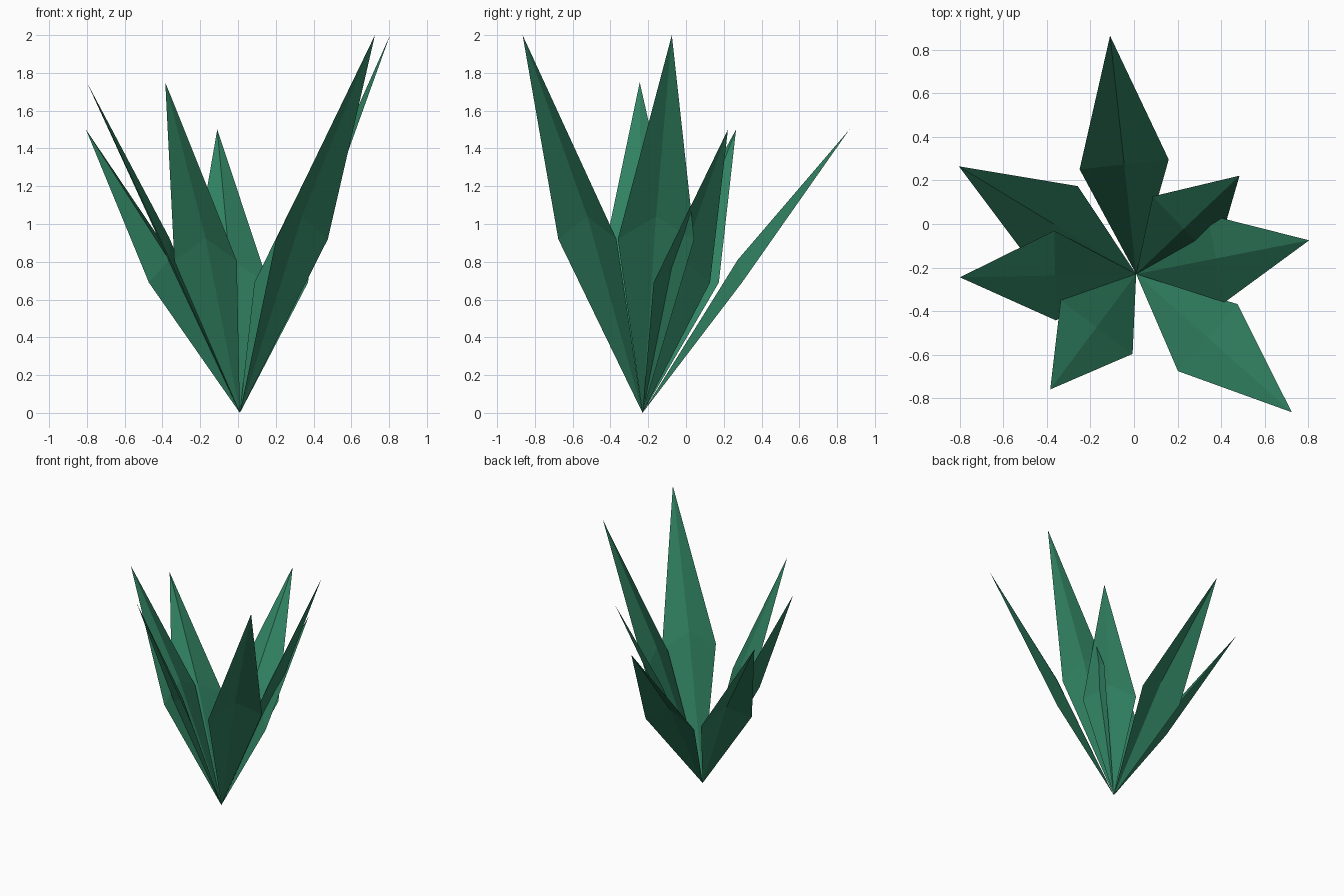
import bpy
from mathutils import Vector

if "Cube" in bpy.data.objects:
    bpy.data.objects.remove(bpy.data.objects["Cube"])

ROOT = Vector((0.01, -0.23, 0.0))   # all leaves grow from one point
WIDEST = 0.46                       # fraction of length where the leaf is widest
HALF_WIDTH = 0.206
RIDGE = 0.12                        # lift of the centre fold

green = bpy.data.materials.new("leaf_green")
green.diffuse_color = (0.03, 0.22, 0.12, 1.0)
green.use_nodes = True
green.node_tree.nodes["Principled BSDF"].inputs["Base Color"].default_value = green.diffuse_color


def leaf(name, tip):
    """Folded kite-shaped sheet of four triangles from the root to the tip."""
    tip = Vector(tip)
    along = tip - ROOT
    side = Vector((-along.y, along.x, 0)).normalized() * HALF_WIDTH
    mid = ROOT + along * WIDEST
    verts = [ROOT, mid - side, mid + Vector((0, 0, RIDGE)), mid + side, tip]
    faces = [(0, 1, 2), (0, 2, 3), (1, 4, 2), (2, 4, 3)]
    mesh = bpy.data.meshes.new(name)
    mesh.from_pydata(verts, [], faces)
    mesh.materials.append(green)
    obj = bpy.data.objects.new(name, mesh)
    bpy.context.collection.objects.link(obj)


# Leaf tips: two tall, two medium, three short
tips = [
    (0.725, -0.865, 2.0), (0.805, -0.075, 2.0),
    (-0.385, -0.76, 1.75), (-0.80, -0.245, 1.75),
    (-0.805, 0.265, 1.5), (-0.11, 0.865, 1.5), (0.485, 0.222, 1.5),
]
for i, tip in enumerate(tips, 1):
    leaf(f"leaf_{i}", tip)
